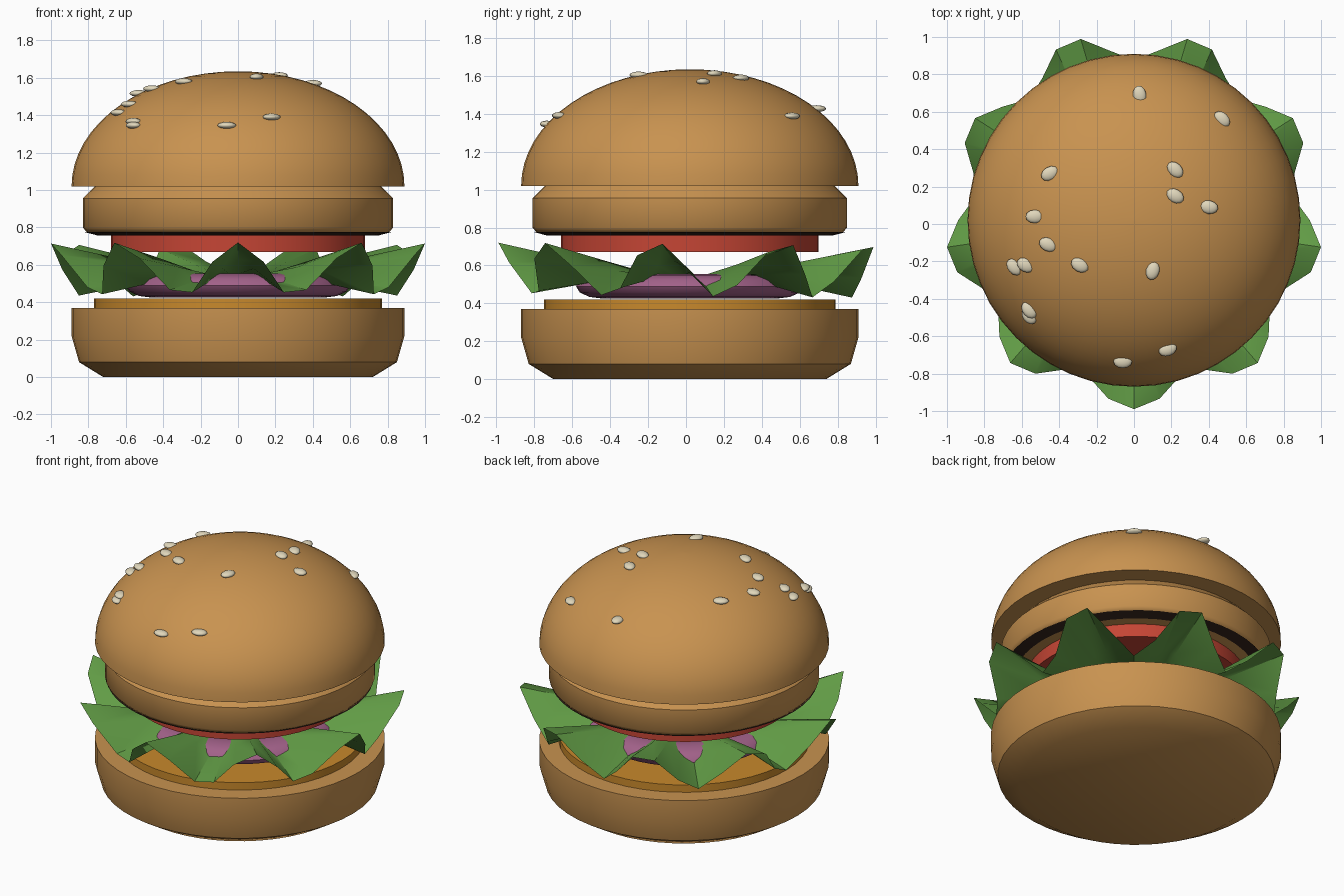
import bpy, bmesh, math
from math import sin, cos, pi, sqrt, radians
from mathutils import Matrix

if "Cube" in bpy.data.objects:
    bpy.data.objects.remove(bpy.data.objects["Cube"])

CY = 0.02  # stack axis offset in y


def material(name, rgb):
    m = bpy.data.materials.new(name)
    m.diffuse_color = (*rgb, 1)
    m.use_nodes = True
    m.node_tree.nodes["Principled BSDF"].inputs["Base Color"].default_value = m.diffuse_color
    return m


BUN = material("bun", (0.58, 0.29, 0.08))
CHEESE = material("cheese", (0.58, 0.25, 0.025))
TOMATO = material("tomato", (0.56, 0.06, 0.035))
ONION = material("onion", (0.36, 0.12, 0.25))
LETTUCE = material("lettuce", (0.12, 0.33, 0.06))
SEED = material("seed", (0.75, 0.68, 0.5))
CRUST = material("crust", (0.03, 0.015, 0.01))


def finish(name, bm, mat, angle=40):
    bmesh.ops.recalc_face_normals(bm, faces=bm.faces)
    me = bpy.data.meshes.new(name)
    bm.to_mesh(me)
    bm.free()
    me.materials.append(mat)
    ob = bpy.data.objects.new(name, me)
    bpy.context.collection.objects.link(ob)
    bpy.ops.object.select_all(action='DESELECT')
    ob.select_set(True)
    bpy.context.view_layer.objects.active = ob
    bpy.ops.object.shade_smooth_by_angle(angle=radians(angle))
    return ob


def rings(bm, rows, closed=False):
    """Bridge successive rings of vertices with quads."""
    pairs = list(zip(rows, rows[1:] + rows[:1])) if closed else list(zip(rows, rows[1:]))
    for a, b in pairs:
        n = len(a)
        for i in range(n):
            j = (i + 1) % n
            bm.faces.new((a[i], a[j], b[j], b[i]))


def lathe(name, profile, mat, n=48, closed=False, caps=(True, True)):
    bm = bmesh.new()
    rows = [[bm.verts.new((r * sin(2 * pi * k / n), CY - r * cos(2 * pi * k / n), z))
             for k in range(n)] for r, z in profile]
    rings(bm, rows, closed)
    if not closed:
        for row, cap in zip((rows[0], rows[-1]), caps):
            if cap:
                bm.faces.new(row)
    return finish(name, bm, mat)


# Bottom bun and cheese slice
lathe("bottom_bun", [(0.72, 0), (0.85, 0.08), (0.89, 0.22), (0.89, 0.37)], BUN)
lathe("cheese", [(0.77, 0.365), (0.77, 0.42)], CHEESE)

# Onion ring: flattened torus
lathe("onion_ring", [(0.46 + 0.14 * cos(2 * pi * i / 12), 0.49 + 0.065 * sin(2 * pi * i / 12))
                     for i in range(12)], ONION, closed=True)

# Lettuce: wavy sheet with nine upturned tips
bm = bmesh.new()
N = 44
rows = []
for f in (0.3, 0.62, 1.0):
    row = []
    for k in range(N):
        a = 2 * pi * k / N
        w = cos(9 * a)
        t = (f - 0.3) / 0.7
        r = f * (0.94 + 0.07 * min(1, 1.2 * w) * t)
        row.append(bm.verts.new((r * sin(a), CY - r * cos(a), 0.55 + t * (0.025 + 0.145 * w))))
    rows.append(row)
rings(bm, rows)
bm.faces.new(rows[0])
finish("lettuce", bm, LETTUCE)

# Tomato slice
lathe("tomato", [(0.68, 0.67), (0.68, 0.765)], TOMATO)

# Middle layer with dark crust along its lower edge
lathe("crust", [(0.75, 0.757), (0.82, 0.775)], CRUST, caps=(False, False))
lathe("patty", [(0.75, 0.758), (0.81, 0.776), (0.83, 0.80), (0.83, 0.955), (0.76, 1.025)], BUN)

# Domed top bun
dome = [(0.89 * cos(i * pi / 32), 1.02 + 0.615 * sin(i * pi / 32)) for i in range(16)]
lathe("top_bun", dome + [(0.004, 1.635)], BUN)

# Sesame seeds: x, y, turn in degrees
seeds = [(.03, .69, 100), (.47, .56, -45), (.22, .29, -45), (.22, .15, -30), (.40, .09, -10),
         (-.45, .27, 30), (-.53, .04, 0), (-.46, -.11, -25), (-.29, -.22, -30), (-.64, -.23, -50),
         (-.58, -.22, -30), (-.56, -.49, -55), (-.56, -.46, -50), (.10, -.25, 75),
         (.18, -.67, 20), (-.06, -.735, 0)]
bm = bmesh.new()
for x, y, turn in seeds:
    z = 1.02 + 0.615 * sqrt(1 - (x * x + (y - CY) ** 2) / 0.89 ** 2)
    m = (Matrix.Translation((x, y, z + 0.003)) @ Matrix.Rotation(radians(turn), 4, 'Z')
         @ Matrix.Diagonal((0.05, 0.036, 0.018, 1)))
    bmesh.ops.create_uvsphere(bm, u_segments=12, v_segments=8, radius=1, matrix=m)
finish("sesame_seeds", bm, SEED, 60)
